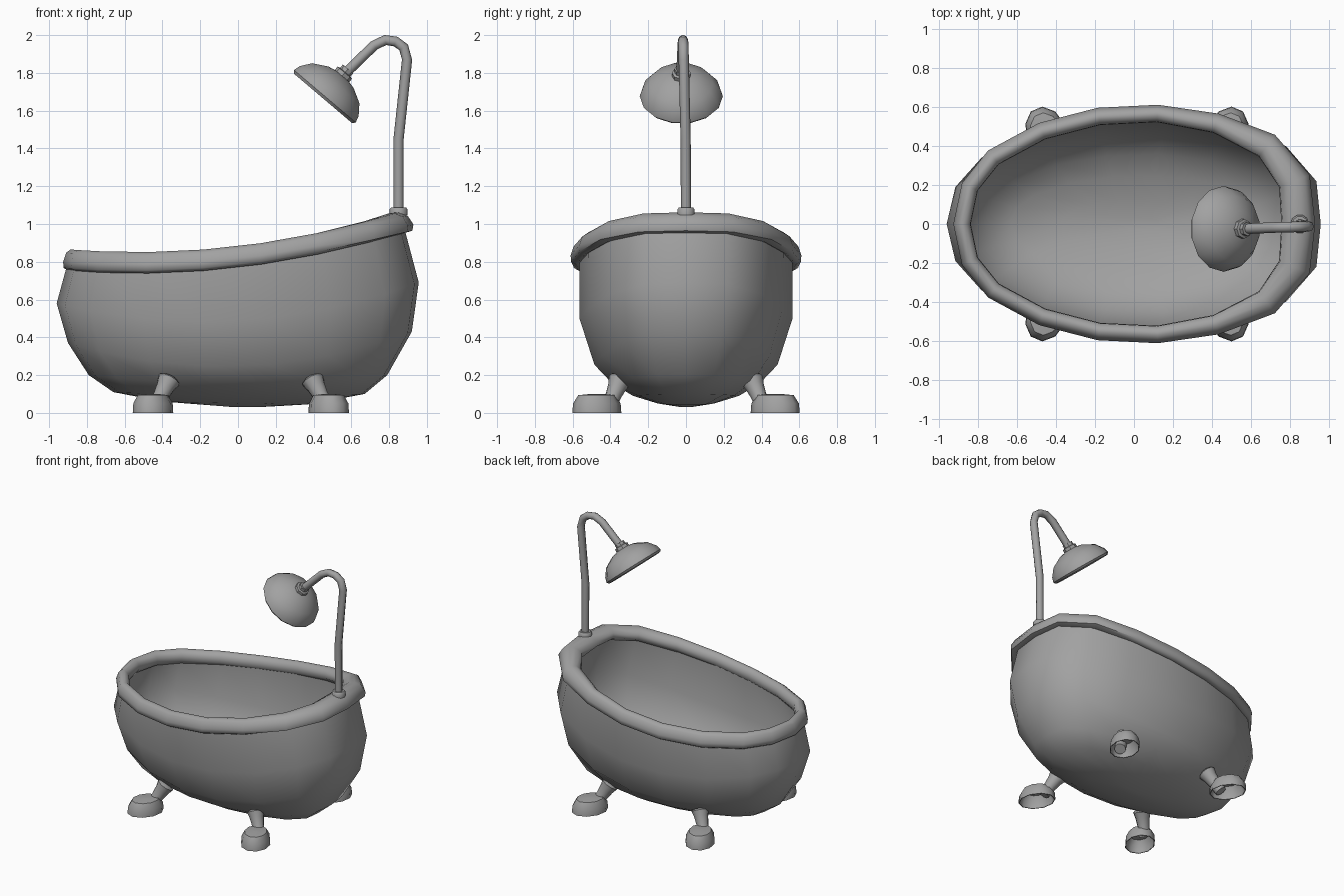
import bpy, math
from mathutils import Matrix, Vector

if "Cube" in bpy.data.objects:
    bpy.data.objects.remove(bpy.data.objects["Cube"])

grey = bpy.data.materials.new("dark_grey")
grey.diffuse_color = (.36, .36, .36, 1)
grey.use_nodes = True
grey.node_tree.nodes["Principled BSDF"].inputs["Base Color"].default_value = grey.diffuse_color


def make(name, verts, faces, angle=40):
    me = bpy.data.meshes.new(name)
    me.from_pydata([tuple(v) for v in verts], [], faces)
    me.materials.append(grey)
    ob = bpy.data.objects.new(name, me)
    bpy.context.collection.objects.link(ob)
    bpy.ops.object.select_all(action='DESELECT')
    ob.select_set(True)
    bpy.context.view_layer.objects.active = ob
    bpy.ops.object.mode_set(mode='EDIT')
    bpy.ops.mesh.select_all(action='SELECT')
    bpy.ops.mesh.normals_make_consistent(inside=False)
    bpy.ops.object.mode_set(mode='OBJECT')
    bpy.ops.object.shade_smooth_by_angle(angle=math.radians(angle))
    return ob


def loft(name, rings, closed=False, angle=40):
    n, m = len(rings[0]), len(rings)
    verts = [v for r in rings for v in r]
    faces = [(i * n + j, i * n + (j + 1) % n,
              (i + 1) % m * n + (j + 1) % n, (i + 1) % m * n + j)
             for i in range(m if closed else m - 1) for j in range(n)]
    if not closed:
        faces += [tuple(range(n))[::-1], tuple(range((m - 1) * n, m * n))]
    return make(name, verts, faces, angle)


def lathe(name, profile, sides, mat, angle=40):
    rings = [[mat @ Vector((r * math.cos(2 * math.pi * k / sides),
                            r * math.sin(2 * math.pi * k / sides), z))
              for k in range(sides)] for r, z in profile]
    return loft(name, rings, angle=angle)


# plan outline shared by tub and rim (half, mirrored across y)
half = [(-.88, 0), (-.84, .19), (-.72, .34), (-.47, .475), (-.18, .55),
        (.12, .565), (.42, .515), (.68, .40), (.82, .22), (.84, 0)]
outline = half + [(x, -y) for x, y in half[-2:0:-1]]
uv = [((x + .88) / 1.72, y / .565) for x, y in outline]


def height(u, zl, zm, zr):
    c = .58
    return (zl * (u - c) * (u - 1) / c + zm * u * (u - 1) / (c * (c - 1))
            + zr * u * (u - c) / (1 - c))


def ring(x0, z0, x1, z1, w, zm, inset=0, lift=0):
    return [Vector((x0 + inset + u * (x1 - x0 - 2 * inset), v * (w - inset),
                    height(u, z0, zm, z1) + lift)) for u, v in uv]


# tub shell: left x,z / right x,z / half width, side z
levels = [(-.04, .032, .14, .032, .03, .031),
          (-.40, .06, .37, .045, .15, .05),
          (-.66, .11, .67, .10, .28, .09),
          (-.79, .20, .79, .20, .39, .155),
          (-.90, .37, .92, .43, .485, .255),
          (-.96, .58, .957, .69, .564, .50),
          (-.90, .80, .88, .98, .565, .82)]
lifts = [.045, .043, .038, .03, .015, .005, 0]
outer = [ring(*l) for l in levels]
inner = [ring(*l, inset=.032 if i else 0, lift=lifts[i])
         for i, l in enumerate(levels)]
loft("tub", outer + inner[::-1], angle=60)

# rolled rim, wider at the tap end
section = [(1.0, -.95), (1.07, -.3), (.7, .65), (.15, 1), (-.4, .95),
           (-.95, .4), (-1.02, -.4), (-.5, -1), (.4, -1.25)]
rim = []
n = len(outline)
for i, (x, y) in enumerate(outline):
    a, b = Vector(outline[i - 1]), Vector(outline[(i + 1) % n])
    t = (b - a).normalized()
    nrm = Vector((-t.y, t.x))
    if nrm.dot(Vector((x, y))) < 0:
        nrm = -nrm
    u = uv[i][0]
    w = .043 + .04 * max(0, (u - .6) / .4) ** 2
    z = height(u, .815, .848, 1.012)
    rim.append([Vector((x + nrm.x * w * p, y + nrm.y * w * p, z + .05 * q))
                for p, q in section])
loft("rim", rim, closed=True, angle=60)

# four legs with thin hollow feet
for sx, ox in ((-1, 'left'), (1, 'right')):
    for sy, oy in ((-1, 'front'), (1, 'back')):
        c = .465 * sx + .015
        m = (Matrix.Translation((c, .472 * sy, 0))
             @ Matrix.Rotation(-.4 * sx * sy, 4, 'Z')
             @ Matrix.Diagonal((1, 1.3, 1, 1)))
        lathe(f"foot_{oy}_{ox}", [(.02, .092), (.07, .085), (.093, .04), (.098, 0), (.103, 0),
                                  (.1, .05), (.078, .094), (.02, .101)], 10, m, 50)
        top = Vector((c - .09 * sx, .345 * sy, .185))
        bot = Vector((c - .01 * sx, .41 * sy, .03))
        d = top - bot
        m = Matrix.Translation(bot) @ d.to_track_quat('Z', 'Y').to_matrix().to_4x4()
        L = d.length
        lathe(f"leg_{oy}_{ox}", [(.04, 0), (.042, L * .4), (.05, L * .7),
                                 (.062, L * .93), (.045, L)], 10, m)

# shower pipe
path = [Vector(p) for p in ((.85, 0, 1.04), (.85, -.002, 1.45), (.895, -.012, 1.87),
                            (.877, -.013, 1.935), (.835, -.015, 1.966), (.78, -.016, 1.974),
                            (.72, -.018, 1.945), (.56, -.025, 1.79))]
rings = []
for i, p in enumerate(path):
    t = (path[min(i + 1, len(path) - 1)] - path[max(i - 1, 0)]).normalized()
    side = Vector((0, 1, 0))
    up = t.cross(side).normalized()
    rings.append([p + .027 * (side * math.cos(k * math.pi / 4) + up * math.sin(k * math.pi / 4))
                  for k in range(8)])
loft("shower_pipe", rings, angle=50)
lathe("pipe_flange", [(.048, 0), (.048, .03), (.04, .04)], 10,
      Matrix.Translation((.85, 0, 1.047)))

# shower head and its collar
axis = Vector((.647, 0, .762))
m = (Matrix.Translation((.45, -.025, 1.665))
     @ axis.to_track_quat('Z', 'Y').to_matrix().to_4x4())
lathe("shower_head", [(.208, 0), (.22, .015), (.21, .05), (.168, .105), (.09, .147), (.03, .16)],
      14, m, 50)
lathe("head_collar", [(.05, .14), (.05, .178), (.036, .182), (.036, .205)], 8, m)
